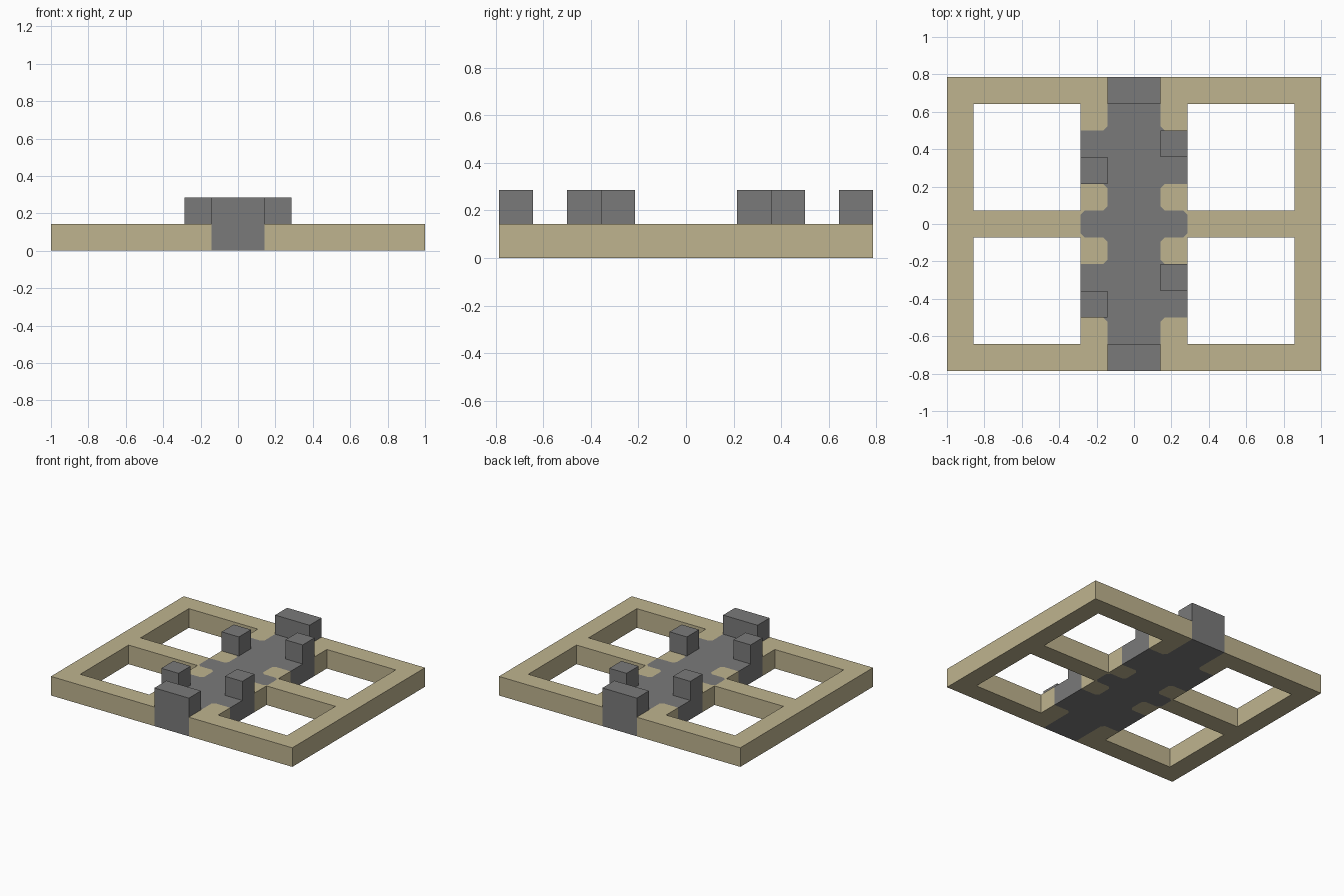
import bpy
import bmesh
from mathutils import Vector

if "Cube" in bpy.data.objects:
    bpy.data.objects.remove(bpy.data.objects["Cube"], do_unlink=True)

U = 1 / 7  # one module: bar width and slab thickness


def make_material(name, colour):
    mat = bpy.data.materials.new(name)
    mat.use_nodes = True
    mat.diffuse_color = colour
    mat.node_tree.nodes["Principled BSDF"].inputs["Base Color"].default_value = colour
    return mat


tan = make_material("tan", (0.52, 0.456, 0.275, 1))
grey = make_material("grey", (0.195, 0.195, 0.195, 1))


def add_object(name, bm, mats):
    mesh = bpy.data.meshes.new(name)
    bm.to_mesh(mesh)
    bm.free()
    for mat in mats:
        mesh.materials.append(mat)
    obj = bpy.data.objects.new(name, mesh)
    bpy.context.collection.objects.link(obj)
    return obj


def mirrored(values):
    return sorted([-v for v in values] + list(values))


def is_hole(x, y):
    return 2 < abs(x) < 6 and 0.5 < abs(y) < 4.5


def is_grey(x, y):
    x, y = abs(x), abs(y)
    return x < 1 or (x < 2 and (y < 0.5 or 1.5 < y < 3.5))


# Frame slab: a grid of cells in modules, left open at the four windows
xs = mirrored([1, 2, 6, 7])
ys = mirrored([0.5, 1.5, 3.5, 4.5, 5.5])
bm = bmesh.new()
verts = {(x, y): bm.verts.new((x * U, y * U, 0)) for x in xs for y in ys}
for x0, x1 in zip(xs, xs[1:]):
    for y0, y1 in zip(ys, ys[1:]):
        cx, cy = (x0 + x1) / 2, (y0 + y1) / 2
        if not is_hole(cx, cy):
            corners = [(x0, y0), (x1, y0), (x1, y1), (x0, y1)]
            face = bm.faces.new([verts[c] for c in corners])
            face.material_index = int(is_grey(cx, cy))
bm.normal_update()


def clip_corner(cell, corner, size=0.15):
    """Cut one corner off a cell and give it the other colour."""
    cell, corner = Vector((*cell, 0)) * U, Vector((*corner, 0)) * U
    face = min(bm.faces, key=lambda f: (f.calc_center_bounds() - cell).length)
    inward = Vector((1 if cell.x > corner.x else -1, 1 if cell.y > corner.y else -1, 0))
    bmesh.ops.bisect_plane(
        bm, geom=[face, *face.edges, *face.verts], dist=1e-5,
        plane_co=corner + inward * size * U / 2, plane_no=inward)
    tip = min(bm.faces, key=lambda f: (f.calc_center_median() - corner - inward * size * U / 3).length)
    tip.material_index = 1 - tip.material_index


# Softened corners of the painted hub
for sx in (-1, 1):
    for sy in (-1, 1):
        clip_corner((sx * 1.5, sy * 1), (sx, sy * 0.5))
        clip_corner((sx * 1.5, sy * 1), (sx, sy * 1.5))
        clip_corner((sx * 1.5, sy * 4), (sx, sy * 3.5))
        clip_corner((sx * 1.5, 0), (sx * 2, sy * 0.5))

slab = add_object("frame_slab", bm, [tan, grey])
solid = slab.modifiers.new("thickness", "SOLIDIFY")
solid.thickness = U
solid.offset = 1


# Blocks standing on the slab
def add_block(name, x, y, width):
    bm = bmesh.new()
    bmesh.ops.create_cube(bm, size=U)
    bmesh.ops.scale(bm, vec=(width, 1, 1), verts=bm.verts)
    bmesh.ops.translate(bm, vec=(x * U, y * U, 1.5 * U), verts=bm.verts)
    add_object(name, bm, [grey])


for side, sy in (("front", -1), ("back", 1)):
    add_block(side + "_end_block", 0, sy * 5, 2)
    add_block(side + "_left_post", 1.5, 2.5 + 0.5 if sy > 0 else -2, 1)
    add_block(side + "_right_post", -1.5, 2 if sy > 0 else -3, 1)
